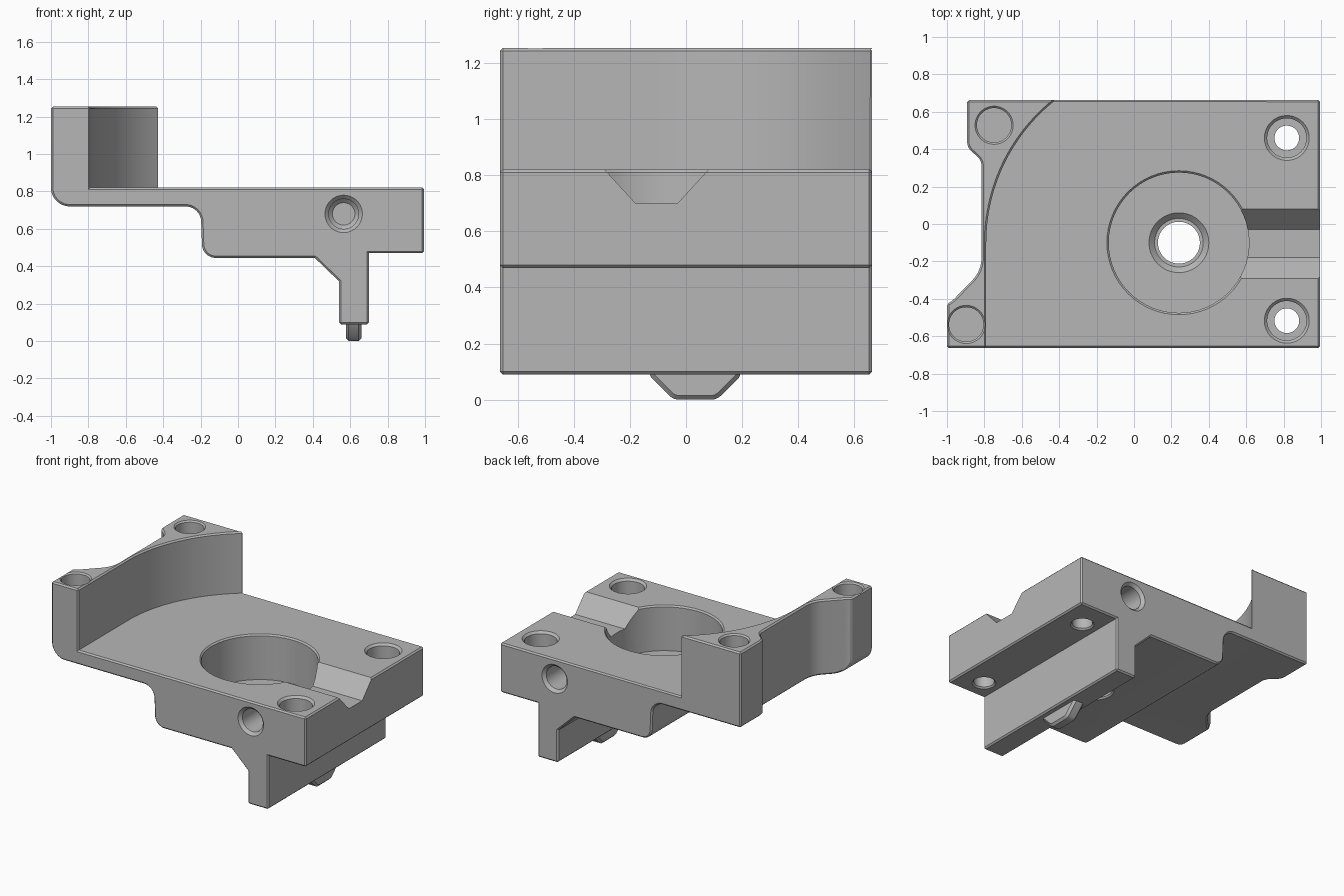
import bpy, bmesh, math
from mathutils import Vector

cube = bpy.data.objects.get("Cube")
if cube:
    bpy.data.objects.remove(cube, do_unlink=True)

grey = bpy.data.materials.new("machined grey")
grey.use_nodes = True
colour = (0.47, 0.47, 0.47, 1)
grey.diffuse_color = colour
grey.node_tree.nodes["Principled BSDF"].inputs["Base Color"].default_value = colour

HALF = 0.663     # half depth of the part
DECK = 0.82      # height of the flat deck
TOP = 1.253      # height of the end wall


def make_object(name, bm):
    bmesh.ops.recalc_face_normals(bm, faces=bm.faces)
    mesh = bpy.data.meshes.new(name)
    bm.to_mesh(mesh)
    bm.free()
    mesh.materials.append(grey)
    ob = bpy.data.objects.new(name, mesh)
    bpy.context.collection.objects.link(ob)
    return ob


def rounded(corners, steps=8):
    """Outline from (a, b, setback) corners, with circular fillets."""
    out = []
    for i, (a, b, d) in enumerate(corners):
        p = Vector((a, b))
        if not d:
            out.append(p)
            continue
        u = (Vector(corners[i - 1][:2]) - p).normalized()
        v = (Vector(corners[(i + 1) % len(corners)][:2]) - p).normalized()
        half = u.angle(v) / 2
        centre = p + (u + v).normalized() * d / math.cos(half)
        s, e = p + u * d - centre, p + v * d - centre
        for k in range(steps + 1):
            out.append(centre + s.lerp(e, k / steps).normalized() * s.length)
    return out


def prism(name, outline, axis, lo, hi):
    """Extrude a flat outline along one axis."""
    place = {"x": lambda p, h: (h, p[0], p[1]),
             "y": lambda p, h: (p[0], h, p[1]),
             "z": lambda p, h: (p[0], p[1], h)}[axis]
    bm = bmesh.new()
    ends = [[bm.verts.new(place(p, h)) for p in outline] for h in (lo, hi)]
    for ring in ends:
        bm.faces.new(ring)
    n = len(outline)
    for i in range(n):
        j = (i + 1) % n
        bm.faces.new((ends[0][i], ends[0][j], ends[1][j], ends[1][i]))
    return make_object(name, bm)


def drill(name, mouth, direction, steps, segments=64):
    """Turned cutter from (depth, radius) steps, entering at mouth."""
    turn = Vector(direction).to_track_quat("Z", "Y")
    bm = bmesh.new()
    rings = []
    for depth, r in steps:
        ring = []
        for k in range(segments):
            t = math.tau * k / segments
            at = Vector((r * math.cos(t), r * math.sin(t), depth))
            ring.append(bm.verts.new(Vector(mouth) + turn @ at))
        rings.append(ring)
    bm.faces.new(rings[0])
    bm.faces.new(rings[-1])
    for a, b in zip(rings, rings[1:]):
        for k in range(segments):
            j = (k + 1) % segments
            bm.faces.new((a[k], a[j], b[j], b[k]))
    return make_object(name, bm)


def cut(target, cutter):
    mod = target.modifiers.new("cut", "BOOLEAN")
    mod.operation = "DIFFERENCE"
    mod.solver = "EXACT"
    mod.object = cutter
    bpy.context.view_layer.objects.active = target
    bpy.ops.object.modifier_apply(modifier=mod.name)
    bpy.data.objects.remove(cutter, do_unlink=True)


def chamfer(ob, width):
    """Break the sharp outside edges."""
    bm = bmesh.new()
    bm.from_mesh(ob.data)
    bmesh.ops.remove_doubles(bm, verts=bm.verts, dist=0.0005)
    sharp = [e for e in bm.edges if e.is_manifold and e.is_convex
             and e.calc_face_angle() > 0.6]
    bmesh.ops.bevel(bm, geom=sharp, offset=width, offset_type="OFFSET",
                    segments=1, profile=0.5, affect="EDGES", clamp_overlap=False)
    bm.to_mesh(ob.data)
    bm.free()


# Stepped body with tall end block and locating leg
body = prism("bracket_body", rounded([
    (-1, 0.72, 0.1), (-0.2, 0.72, 0.08), (-0.19, 0.445, 0.07), (0.41, 0.445, 0),
    (0.54, 0.32, 0), (0.54, 0.09, 0), (0.7, 0.09, 0), (0.7, 0.47, 0),
    (0.995, 0.47, 0), (0.995, TOP, 0), (-1, TOP, 0)]), "y", -HALF, HALF)

# Open deck with the curved inner face of the wall
arc = [(0.18 - 0.97 * math.cos(t), -0.1 + 0.97 * math.sin(t))
       for t in (math.radians(55) * k / 28 for k in range(29))]
cut(body, prism("deck_cutter", [(-0.79, -1)] + arc + [(arc[-1][0], 1), (1.2, 1), (1.2, -1)],
                "z", DECK, 1.5))

# Relieved outer face of the wall
cut(body, prism("relief_cutter", rounded([
    (-1.2, -0.44, 0), (-1, -0.44, 0.06), (-0.815, -0.25, 0.07), (-0.815, 0.34, 0.03),
    (-0.892, 0.41, 0.03), (-0.892, 1, 0), (-1.2, 1, 0)]), "z", 0.3, 1.5))
chamfer(body, 0.01)

# Large bore with a centre hole through the floor
cut(body, drill("bore_cutter", (0.24, -0.1, DECK), (0, 0, -1),
                [(-0.02, 0.405), (0.01, 0.375), (0.32, 0.375)]))
cut(body, drill("centre_hole_cutter", (0.24, -0.1, 0.5), (0, 0, -1),
                [(-0.02, 0.18), (0.03, 0.13), (0.03, 0.112), (0.045, 0.112), (0.1, 0.167)]))

# Sloped channel from the bore to the end
cut(body, prism("channel_cutter", [(-0.18, 0.7), (-0.03, 0.7), (0.154, 0.9), (-0.364, 0.9)],
                "x", 0.4, 1.2))

# Counterbored screw holes
for y in (0.46, -0.517):
    cut(body, drill("screw_hole_cutter", (0.817, y, DECK), (0, 0, -1),
                    [(-0.02, 0.14), (0.015, 0.105), (0.2, 0.105), (0.2, 0.066),
                     (0.34, 0.066), (0.38, 0.106)]))

# Blind pockets in the wall top
for x, y in ((-0.897, -0.537), (-0.748, 0.528)):
    cut(body, drill("pocket_cutter", (x, y, TOP), (0, 0, -1),
                    [(-0.02, 0.122), (0.01, 0.092), (0.16, 0.092)]))

# Blind holes in the front and back faces
for side in (-1, 1):
    cut(body, drill("side_hole_cutter", (0.565, side * HALF, 0.68), (0, -side, 0),
                    [(-0.02, 0.12), (0.02, 0.08), (0.22, 0.08), (0.24, 0.06)]))

# Locating tab under the leg
tab = prism("locating_tab", rounded([
    (-0.135, 0.09, 0), (-0.045, 0, 0.02), (0.11, 0, 0.02), (0.2, 0.09, 0),
    (0.2, 0.12, 0), (-0.135, 0.12, 0)], 4), "x", 0.577, 0.66)
chamfer(tab, 0.015)

for ob in (body, tab):
    bpy.ops.object.select_all(action="DESELECT")
    ob.select_set(True)
    bpy.context.view_layer.objects.active = ob
    bpy.ops.object.shade_smooth_by_angle(angle=math.radians(30))
